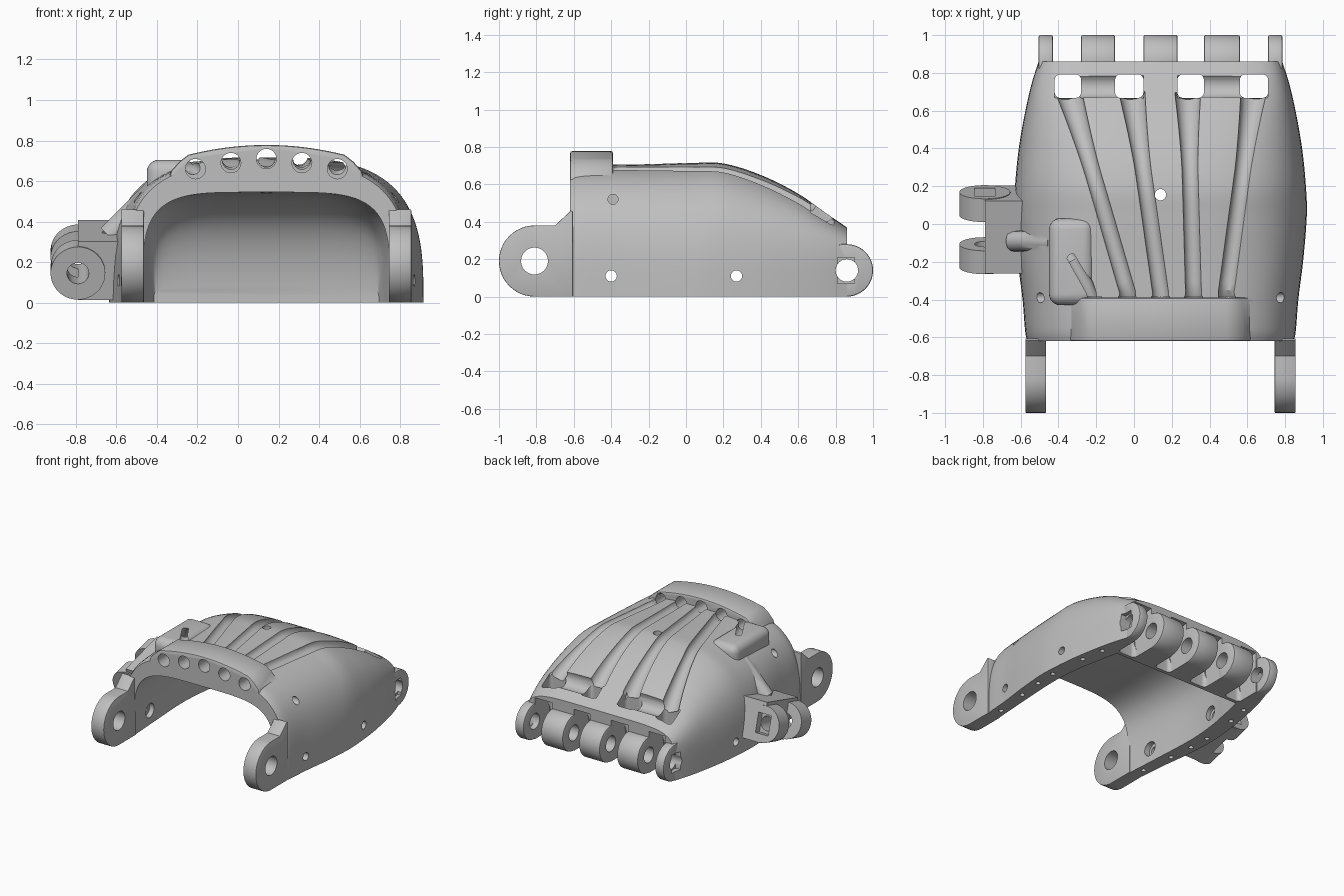
import bpy, bmesh, math
from mathutils import Vector, Matrix

if "Cube" in bpy.data.objects:
    bpy.data.objects.remove(bpy.data.objects["Cube"])

CX = 0.14  # centre line of the palm
grey = bpy.data.materials.new("plain grey plastic")
grey.use_nodes = True
grey.diffuse_color = (0.52, 0.52, 0.52, 1)
grey.node_tree.nodes["Principled BSDF"].inputs["Base Color"].default_value = grey.diffuse_color
helpers = []


def add(name, bm, helper=False):
    bmesh.ops.recalc_face_normals(bm, faces=bm.faces)
    me = bpy.data.meshes.new(name)
    bm.to_mesh(me)
    bm.free()
    ob = bpy.data.objects.new(name, me)
    bpy.context.collection.objects.link(ob)
    me.materials.append(grey)
    if helper:
        ob.hide_render = True
        helpers.append(ob)
    return ob


def combine(ob, others, mode="DIFFERENCE"):
    for other in others:
        m = ob.modifiers.new("bool", "BOOLEAN")
        m.operation, m.solver, m.object = mode, "EXACT", other
    deps = bpy.context.evaluated_depsgraph_get()
    me = bpy.data.meshes.new_from_object(ob.evaluated_get(deps))
    ob.modifiers.clear()
    ob.data = me


def cyl(name, r, p0, p1, helper=True, segs=32):
    p0, p1 = Vector(p0), Vector(p1)
    d = p1 - p0
    bm = bmesh.new()
    mat = Matrix.Translation((p0 + p1) / 2) @ d.to_track_quat("Z", "Y").to_matrix().to_4x4()
    bmesh.ops.create_cone(bm, cap_ends=True, segments=segs, radius1=r, radius2=r,
                          depth=d.length, matrix=mat)
    return add(name, bm, helper)


def box(name, centre, size, bevel=0, tilt=0):
    bm = bmesh.new()
    bmesh.ops.create_cube(bm, size=1, matrix=Matrix.Diagonal((*size, 1)))
    if bevel:
        bmesh.ops.bevel(bm, geom=bm.edges[:], offset=bevel, segments=6, profile=0.5, affect="EDGES")
    bm.transform(Matrix.Translation(centre) @ Matrix.Rotation(tilt, 4, "X"))
    return add(name, bm, True)


def prism(name, pts, start, depth, bevel=0, helper=False):
    """Extrude a closed outline of 3D points, after moving it by start."""
    bm = bmesh.new()
    face = bm.faces.new([bm.verts.new(Vector(p) + Vector(start)) for p in pts])
    ext = bmesh.ops.extrude_face_region(bm, geom=[face])
    bmesh.ops.translate(bm, vec=depth, verts=[v for v in ext["geom"] if isinstance(v, bmesh.types.BMVert)])
    if bevel:
        axis = Vector(depth).normalized()
        rim = [e for e in bm.edges
               if abs((e.verts[0].co - e.verts[1].co).normalized().dot(axis)) < 0.1]
        bmesh.ops.bevel(bm, geom=rim, offset=bevel, segments=2, profile=0.5, affect="EDGES")
    return add(name, bm, helper)


def tube(name, pts, r, radii=None):
    cu = bpy.data.curves.new(name, "CURVE")
    cu.dimensions, cu.bevel_depth, cu.bevel_resolution = "3D", r, 5
    cu.use_fill_caps = True
    sp = cu.splines.new("POLY")
    sp.points.add(len(pts) - 1)
    for i, p in enumerate(pts):
        sp.points[i].co = (*p, 1)
        sp.points[i].radius = radii[i] if radii else 1
    tmp = bpy.data.objects.new(name, cu)
    bpy.context.collection.objects.link(tmp)
    me = bpy.data.meshes.new_from_object(tmp.evaluated_get(bpy.context.evaluated_depsgraph_get()))
    bm = bmesh.new()
    bm.from_mesh(me)
    bmesh.ops.remove_doubles(bm, verts=bm.verts, dist=1e-5)
    bpy.data.objects.remove(tmp)
    return add(name, bm, True)


# Section keys along y: position, half width, height, squareness
OUTER = [(-.62, .705, .685, 3.3), (-.58, .715, .70, 3.3), (-.4, .73, .705, 3.3), (-.2, .755, .708, 3.2),
         (.05, .775, .715, 3.1), (.2, .77, .712, 3.2), (.4, .75, .65, 3.4), (.6, .715, .55, 4),
         (.75, .68, .445, 5), (.86, .645, .37, 6)]
INNER = [(-.7, .605, .545, 4.5), (-.3, .63, .545, 4.2), (.05, .645, .545, 4), (.3, .625, .525, 4.4),
         (.46, .595, .455, 5), (.56, .575, .35, 6), (.62, .56, .2, 6), (.64, .555, .08, 6)]


def section(keys, y):
    i = max(0, min(len(keys) - 2, sum(k[0] <= y for k in keys) - 1))
    k0, k1 = keys[i], keys[i + 1]
    kp, kn = keys[max(i - 1, 0)], keys[min(i + 2, len(keys) - 1)]
    d = k1[0] - k0[0]
    t = max(0, min(1, (y - k0[0]) / d))
    out = []
    for c in (1, 2, 3):
        m0 = (k1[c] - kp[c]) / (k1[0] - kp[0]) * d
        m1 = (kn[c] - k0[c]) / (kn[0] - k0[0]) * d
        out.append((2*t**3 - 3*t*t + 1) * k0[c] + (t**3 - 2*t*t + t) * m0
                   + (3*t*t - 2*t**3) * k1[c] + (t**3 - t*t) * m1)
    return out


def surf(x, y):
    a, h, n = section(OUTER, y)
    return h * max(0, 1 - abs((x - CX) / a) ** n) ** (1 / n)


def loft(name, keys, base, helper, rows=50, cols=56):
    bm = bmesh.new()
    grid = []
    for j in range(rows + 1):
        y = keys[0][0] + (keys[-1][0] - keys[0][0]) * j / rows
        a, h, n = section(keys, y)
        ring = []
        for i in range(cols + 1):
            c, s = math.cos(math.pi * i / cols), max(0, math.sin(math.pi * i / cols))
            x = CX + a * math.copysign(abs(c) ** (2 / n), c)
            z = base if i in (0, cols) else h * s ** (2 / n)
            ring.append(bm.verts.new((x, y, z)))
        grid.append(ring)
    for r0, r1 in zip(grid, grid[1:]):
        for i in range(cols + 1):
            k = (i + 1) % (cols + 1)
            bm.faces.new((r0[i], r0[k], r1[k], r1[i]))
    bm.faces.new(grid[0])
    bm.faces.new(grid[-1])
    return add(name, bm, helper)


# Palm shell with knuckle ridge, thumb bump, thumb guide and thumb block
shell = loft("palm_shell", OUTER, 0, False)
ridge_line = [(CX - .5, .55), (CX - .47, .65), (CX - .43, .695), (CX - .385, .73)]
ridge_line += [(CX + .35 * k / 8, .778 - .04 * (k / 8) ** 2) for k in range(-8, 9)]
ridge_line += [(2 * CX - x, z) for x, z in reversed(ridge_line[:4])]
ridge = prism("ridge", [(x, 0, z) for x, z in ridge_line], (0, -.62, 0), (0, .23, 0), .012, True)
bump = box("bump", (-.33, -.2, .565), (.24, .46, .28), .06)
guide = tube("guide", [(-.64, -.09, .33), (-.57, -.09, .4), (-.42, -.1, .55)], .055)
TILT = math.radians(15.5)
MOUNT = Vector((-.79, -.03, .2))
AXIS = Vector((0, math.cos(TILT), math.sin(TILT)))
block = box("block", MOUNT + Vector((.13, 0, .01)), (.26, .4, .3), 0, TILT)
combine(shell, [ridge, bump, guide, block], "UNION")

# Hollow inside, tendon tunnels and surface grooves
cuts = [loft("cavity", INNER, -.1, True)]
HOLES = [(-.21, .66), (-.035, .69), (.14, .71), (.315, .69), (.49, .66)]
for x, z in HOLES:
    cuts.append(cyl("tunnel", .049, (x, -.7, z), (x, -.385, z)))
for (x0, z0), x1 in zip(HOLES[1:], (-.345, -.01, .285, .635)):
    path, radii = [(x0, -.42, z0)], [1]
    for k in range(21):
        t = k / 20
        x, y = x0 + (x1 - x0) * t, -.36 + 1.06 * t
        path.append((x, y, surf(x, y) + .008))
        radii.append(1 + .6 * (max(0, t - .6) / .4) ** 1.5)
    cuts.append(tube("groove", path, .044, radii))
cuts.append(tube("thumb_groove", [(-.21, -.42, .66), (-.25, -.32, .68), (-.33, -.18, .68),
                                  (-.4, -.1, .57), (-.57, -.09, .4), (-.68, -.09, .29)], .035))

# Rear pockets, with finger slots between the lugs opening into them
for x0, x1 in ((-.42, .05), (.23, .71)):
    cuts.append(cyl("pocket", .07, (x0, .735, .47), (x1, .735, .47)))
for x0, x1 in ((-.42, -.28), (-.1, .05), (.23, .37), (.56, .71)):
    cuts.append(box("window", ((x0 + x1) / 2, .73, .25), (x1 - x0, .125, .8), .03))
    cuts.append(cyl("finger_slot", .185, (x0, .86, .14), (x1, .86, .14), segs=48))

# Screw holes through the sides, the top and under the rim
for side in (-1, 1):
    for y, z, r in ((-.39, .52, .027), (-.4, .11, .03), (.27, .11, .03)):
        cuts.append(cyl("side_hole", r, (CX + side * .5, y, z), (CX + side, y, z)))
    for y in (-.4, .27):
        w = section(INNER, y)[0] + .04
        cuts.append(cyl("counterbore", .055, (CX + side * .5, y, .11), (CX + side * w, y, .11)))
    for y in (-.52, -.25, -.05, .12, .42, .6):
        x = CX + side * (section(OUTER, y)[0] - .055)
        cuts.append(cyl("rim_hole", .018, (x, y, -.1), (x, y, .06), segs=16))
cuts.append(cyl("top_hole", .03, (CX, .155, .4), (CX, .155, .9)))

# Knuckle pin, thumb pin and nut pockets
pin = cyl("finger_pin", .06, (-.8, .86, .14), (1, .86, .14))
nuts = [box("nut", (CX + s * .66, .855, .14), (.09, .09, .14)) for s in (-1, 1)]
thumb_pin = cyl("thumb_pin", .054, MOUNT - AXIS * .4, MOUNT + AXIS * .4)
thumb_nut = box("thumb_nut", MOUNT + AXIS * .2, (.11, .09, .15), 0, TILT)
combine(shell, cuts + [pin, thumb_pin, thumb_nut] + nuts)
parts = [shell]


def rounded(yc, r, sign, corners):
    arc = [(0, yc + sign * r * math.sin(a), r - r * math.cos(a))
           for a in (math.pi * k / 24 for k in range(25))]
    return arc + [(0, y, z) for y, z in corners]


# Finger lugs along the back
for x0, x1 in ((-.505, -.43), (-.28, -.1), (.05, .23), (.37, .56), (.71, .785)):
    lug = prism("finger_lug", rounded(.86, .14, 1, [(.82, .28), (.82, 0)]),
                (x0, 0, 0), (x1 - x0, 0, 0), .008)
    combine(lug, [pin] + nuts)
    parts.append(lug)

# Wrist arms at the front
wrist = cyl("wrist_pin", .072, (-.8, -.81, .19), (1.1, -.81, .19))
for name, x0 in (("right_wrist_arm", -.575), ("left_wrist_arm", .745)):
    arm = prism(name, rounded(-.81, .19, -1, [(-.7, .38), (-.615, .46), (-.605, .455), (-.605, 0)]),
                (x0, 0, 0), (.11, 0, 0), .004)
    combine(arm, [wrist])
    parts.append(arm)

# Tilted thumb rings
for name, s in (("front_thumb_ring", -1), ("rear_thumb_ring", 1)):
    mid = MOUNT + AXIS * .143 * s
    ring = cyl(name, .135, mid - AXIS * .064, mid + AXIS * .064, False, 48)
    combine(ring, [thumb_pin, thumb_nut])
    parts.append(ring)

# Drop the cutters and shade
for ob in helpers:
    bpy.data.objects.remove(ob)
for ob in bpy.context.selected_objects:
    ob.select_set(False)
for ob in parts:
    ob.data.materials.clear()
    ob.data.materials.append(grey)
    ob.select_set(True)
bpy.context.view_layer.objects.active = shell
bpy.ops.object.shade_smooth_by_angle(angle=math.radians(32))
